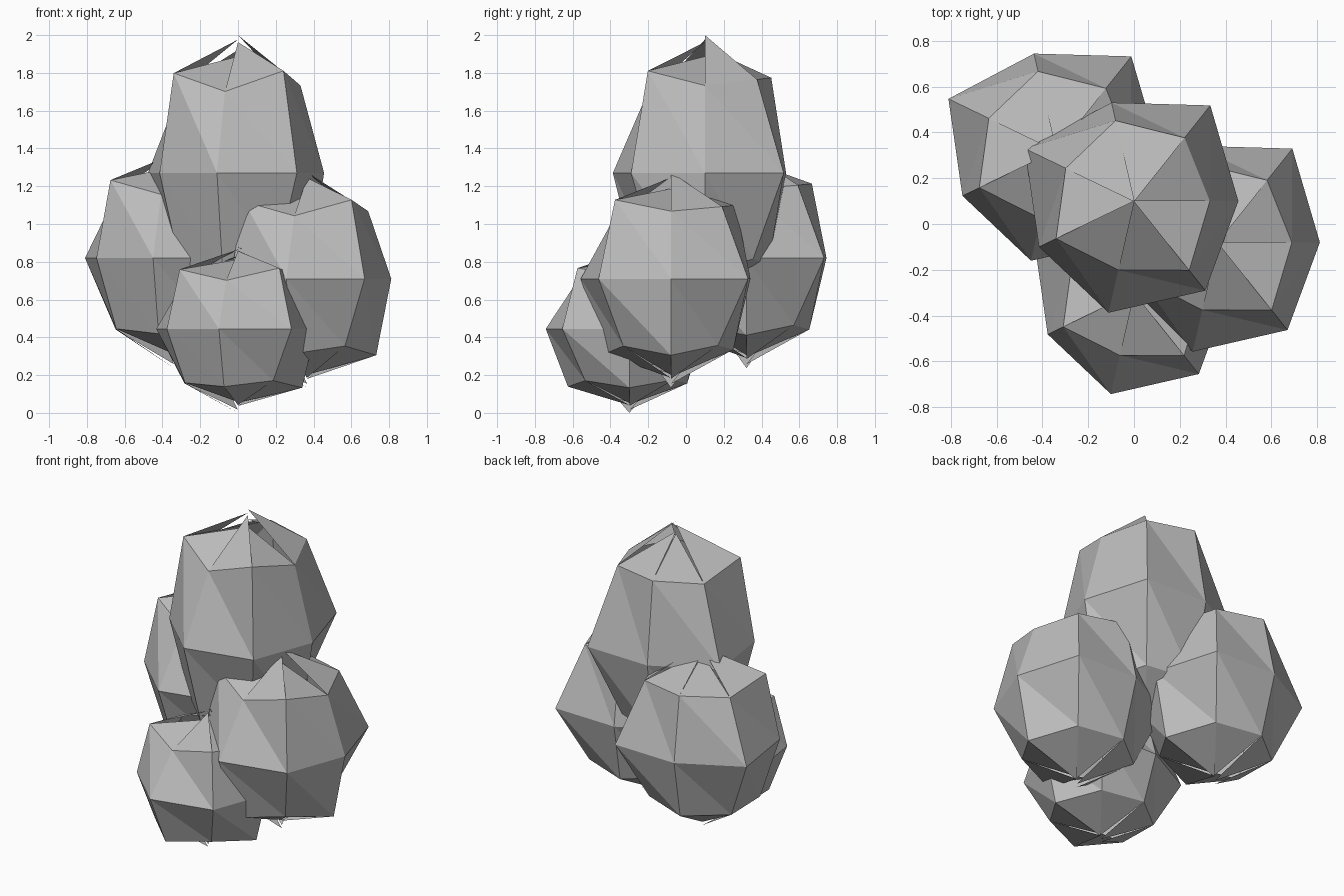
import bpy
import math

if "Cube" in bpy.data.objects:
    bpy.data.objects.remove(bpy.data.objects["Cube"])

N = 7  # sides of every boulder

# Shared rough-rock noise: radius factors per ring, and per-wedge pole heights
TOP_RING = [0.955, 1.02, 1.04, 0.955, 1.09, 0.89, 1.115]
EQUATOR = [0.93, 1.09, 0.90, 1.08, 0.94, 1.02, 1.02]
LOW_RING = [1.08, 0.94, 1.00, 1.00, 0.99, 1.06, 0.95]
TOP_POLE = [1.064, 0.97, 0.95, 1.03, 0.90, 1.01, 0.90]
LOW_POLE = [1.00, 0.98, 1.05, 1.09, 0.95, 0.99, 0.96]

grey = bpy.data.materials.new("stone grey")
grey.diffuse_color = (0.5, 0.5, 0.5, 1)
grey.use_nodes = True
grey.node_tree.nodes["Principled BSDF"].inputs["Base Color"].default_value = grey.diffuse_color


def boulder(name, centre, rxy, rz):
    verts, faces = [], []
    # three rings at 45, 90 and 135 degrees from the top
    for tilt, noise in ((45, TOP_RING), (90, EQUATOR), (135, LOW_RING)):
        t = math.radians(tilt)
        for i, k in enumerate(noise):
            a = 2 * math.pi * i / N
            verts.append((rxy * k * math.sin(t) * math.cos(a),
                          rxy * k * math.sin(t) * math.sin(a),
                          rz * k * math.cos(t)))
    # separate pole points for every wedge leave cracks at the poles
    verts += [(0, 0, rz * k) for k in TOP_POLE]
    verts += [(0, 0, -rz * k) for k in LOW_POLE]
    for i in range(N):
        j = (i + 1) % N
        faces.append((3 * N + i, i, j))
        for r in (0, N):
            faces.append((r + i, r + N + i, r + N + j))
            faces.append((r + i, r + N + j, r + j))
        faces.append((4 * N + i, 2 * N + j, 2 * N + i))
    mesh = bpy.data.meshes.new(name)
    mesh.from_pydata(verts, [], faces)
    mesh.materials.append(grey)
    obj = bpy.data.objects.new(name, mesh)
    obj.location = centre
    bpy.context.collection.objects.link(obj)
    return obj


boulder("top_boulder", (0, 0.10, 1.27), 0.49, 0.686)
boulder("right_boulder", (0.365, -0.08, 0.71), 0.48, 0.53)
boulder("back_left_boulder", (-0.34, 0.32, 0.82), 0.483, 0.535)
boulder("front_boulder", (0, -0.30, 0.445), 0.445, 0.408)
